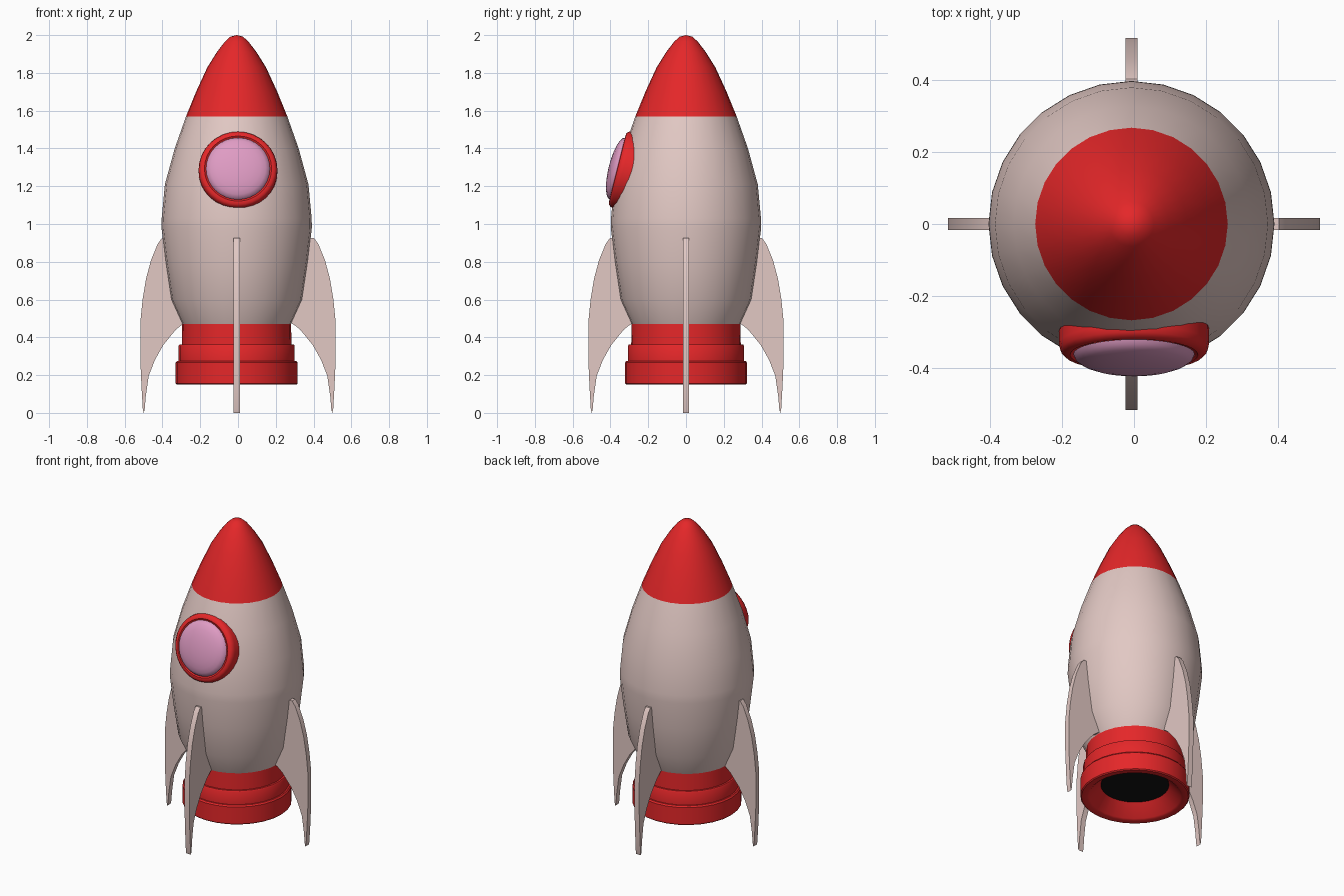
import bpy, bmesh, math

if "Cube" in bpy.data.objects:
    bpy.data.objects.remove(bpy.data.objects["Cube"])

CX = -0.007  # the hull sits very slightly left of centre


def material(name, rgb):
    m = bpy.data.materials.new(name)
    m.diffuse_color = (*rgb, 1)
    m.use_nodes = True
    m.node_tree.nodes["Principled BSDF"].inputs["Base Color"].default_value = m.diffuse_color
    return m


RED = material("red", (0.78, 0.02, 0.022))
SHELL = material("pale shell", (0.76, 0.58, 0.55))
PINK = material("pink glass", (0.74, 0.33, 0.55))
BLACK = material("black", (0.006, 0.006, 0.006))


def finish(name, bm, mats, angle=35):
    bmesh.ops.remove_doubles(bm, verts=bm.verts, dist=1e-4)
    bmesh.ops.recalc_face_normals(bm, faces=bm.faces)
    me = bpy.data.meshes.new(name)
    bm.to_mesh(me)
    bm.free()
    for m in mats:
        me.materials.append(m)
    ob = bpy.data.objects.new(name, me)
    bpy.context.collection.objects.link(ob)
    bpy.ops.object.select_all(action='DESELECT')
    ob.select_set(True)
    bpy.context.view_layer.objects.active = ob
    bpy.ops.object.shade_smooth_by_angle(angle=math.radians(angle))
    return ob


def lathe(name, profile, mats, sides=28, angle=35, split=None):
    """Spin (radius, z) points round z; faces above split get material 1."""
    bm = bmesh.new()
    rings = [[bm.verts.new((r * math.cos(i * math.tau / sides),
                            r * math.sin(i * math.tau / sides), z))
              for i in range(sides)] for r, z in profile]
    for a, b in zip(rings, rings[1:]):
        for i in range(sides):
            j = (i + 1) % sides
            f = bm.faces.new((a[i], a[j], b[j], b[i]))
            if split and f.calc_center_median().z > split:
                f.material_index = 1
    return finish(name, bm, mats, angle)


# Hull with red nose
hull = lathe("hull", [(0, 0.47), (0.288, 0.47), (0.347, 0.60), (0.377, 0.80),
                      (0.398, 0.98), (0.397, 1.03), (0.38, 1.21), (0.328, 1.40),
                      (0.268, 1.57), (0.215, 1.70), (0.155, 1.83), (0.105, 1.91),
                      (0.062, 1.966), (0.033, 1.992), (0, 2.0)],
             [SHELL, RED], split=1.57)
hull.location.x = CX

# Stepped engine nozzle with flared hollow underside
nozzle = lathe("nozzle", [(0, 0.48), (0.288, 0.478), (0.29, 0.363), (0.302, 0.363),
                          (0.307, 0.355), (0.307, 0.275), (0.316, 0.275),
                          (0.323, 0.266), (0.323, 0.156), (0.317, 0.15),
                          (0.283, 0.15), (0.272, 0.157), (0.20, 0.235), (0, 0.24)],
               [RED])
nozzle.location.x = CX
exhaust = lathe("exhaust_opening", [(0, 0.229), (0.202, 0.229), (0.202, 0.233),
                                    (0, 0.233)], [BLACK])
exhaust.location.x = CX

# Porthole: round frame and domed glass, tilted to follow the hull
TILT = math.radians(76)
frame = lathe("window_frame", [(0, -0.13), (0.208, -0.13), (0.209, -0.03),
                               (0.205, -0.012), (0.194, 0.0), (0.178, 0.002),
                               (0.168, -0.008), (0, -0.01)], [RED], 32, 50)
glass = lathe("window_glass", [(0, -0.008)] + [
    (0.169 * math.cos(a * math.pi / 12), 0.048 * math.sin(a * math.pi / 12))
    for a in range(7)], [PINK], 32, 50)
for ob in (frame, glass):
    ob.location = (0, -0.362, 1.293)
    ob.rotation_euler.x = TILT

# Four swept fins
FIN = [(0.27, 0.48), (0.295, 0.468), (0.33, 0.44), (0.395, 0.36), (0.44, 0.28),
       (0.473, 0.195), (0.488, 0.09), (0.494, 0.02), (0.499, 0.0), (0.504, 0.02),
       (0.511, 0.14), (0.517, 0.28), (0.517, 0.48), (0.505, 0.60), (0.487, 0.71),
       (0.46, 0.81), (0.425, 0.895), (0.403, 0.925), (0.36, 0.925), (0.32, 0.60)]
HALF = 0.017
for k, name in enumerate(("right_fin", "back_fin", "left_fin", "front_fin")):
    bm = bmesh.new()
    face = bm.faces.new([bm.verts.new((x, -HALF, z)) for x, z in FIN])
    out = bmesh.ops.extrude_face_region(bm, geom=[face])
    bmesh.ops.translate(bm, vec=(0, 2 * HALF, 0), verts=[
        v for v in out["geom"] if isinstance(v, bmesh.types.BMVert)])
    fin = finish(name, bm, [SHELL], 40)
    fin.rotation_euler.z = k * math.pi / 2
    fin.location.x = CX if k % 2 else 0
